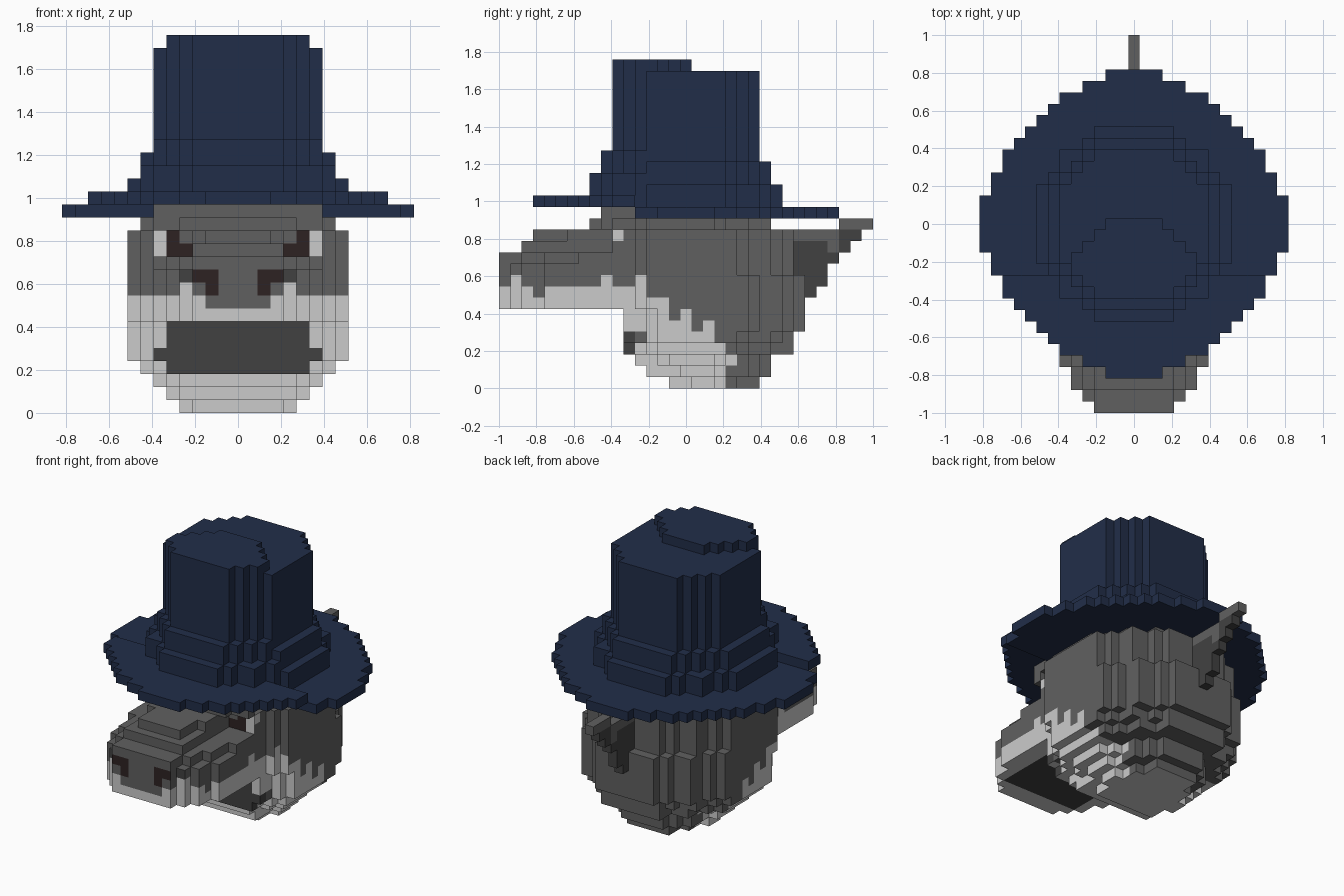
import bpy, bmesh
from mathutils import Vector

if "Cube" in bpy.data.objects:
    bpy.data.objects.remove(bpy.data.objects["Cube"])

V = 2 / 33                      # block size; blocks are centred on x = 0, y = 0

COLOURS = {
    "grey_skin": (0.118, 0.118, 0.118, 1),
    "pale_belly": (0.60, 0.60, 0.60, 1),
    "dark_mouth": (0.053, 0.053, 0.053, 1),
    "brown_black": (0.026, 0.016, 0.016, 1),
    "navy_felt": (0.0155, 0.027, 0.066, 1),
}
MATS = {}
for cname, col in COLOURS.items():
    MATS[cname] = bpy.data.materials.new(cname)
    MATS[cname].diffuse_color = col
ORDER = list(COLOURS)


def row(y, z, half):
    """One row of blocks across x, mirrored about the centre."""
    return {(x, y, z) for x in range(-half, half + 1)}


def disc(z, r2):
    r = int(r2 ** 0.5)
    return {(x, y, z) for x in range(-r, r + 1) for y in range(-r, r + 1)
            if x * x + y * y <= r2}


# hat brim: rounded disc, front part lifted by one block
BRIM = [13, 13, 13, 12, 12, 11, 11, 10, 9, 8, 7, 6, 4, 2]
brim = set()
for y in range(-13, 14):
    brim |= row(y, 16 if y <= -5 else 15, BRIM[abs(y)])

# hat crown: stacked discs, front lifted like the brim
crown = set()
for z0, z1, r2 in ((16, 17, 73), (18, 19, 58), (20, 27, 45)):
    for z in range(z0, z1 + 1):
        crown |= disc(z, r2)
    if r2 > 45:
        crown |= {c for c in disc(z1 + 1, r2) if c[1] <= -4}
for y, half in zip(range(-6, 1), (3, 4, 5, 5, 4, 3, 2)):
    crown |= row(y, 28, half)

# head: layers of (half width, front row, back row) with rounded corners
LAYERS = [(4, -1, 6), (5, -3, 7), (6, -4, 7), (7, -5, 9), (8, -5, 9),
          (8, -5, 10), (8, -5, 10)] + [(8, -6, 10)] * 3 + [(8, -6, 9)] * 4 + [(7, -6, 7)]
BACK, FRONT = (5, 4, 2, 2, 1), (2, 2, 1)
head = set()
for z, (w, f, b) in enumerate(LAYERS):
    for y in range(f, b + 1):
        cut_b = BACK[b - y] if b - y < 5 else 0
        cut_f = FRONT[y - f] if y - f < 3 else 0
        head |= row(y, z, w - round(max(cut_b, cut_f) * w / 8))

# brow above the eyes
brow = row(-8, 14, 4) | row(-7, 14, 6)
for y in (-7, -6, -5):
    brow |= row(y, 15, 6)

# snout: tapered wedge with a stepped ridge
snout = set()
for y in range(-16, -5):
    half = {-16: 3, -15: 4, -14: 5, -13: 5}.get(y, 6)
    for z in range(7, 12):
        snout |= row(y, z, half - (1 if z == 11 and -15 <= y < -9 else 0))
    if y >= -14:
        snout |= row(y, 12, 3)
    if y >= -13:
        snout |= row(y, 13, 2 if y < -10 else 3)

# back fin: one block thick
FIN_END = {8: 11, 9: 12, 10: 12, 11: 13, 12: 14, 13: 15, 14: 16}
fin = set()
for z, end in FIN_END.items():
    for y in range(14 if z == 14 else 9, end + 1):
        fin.add((0, y, z))

# colour rules -------------------------------------------------------------
BELLY = [3, 3, 4, 3, 2, 0, -2, -2, -4]      # last pale row for each layer


def head_colour(x, y, z, n):
    ax, front = abs(x), n[1] < 0
    if z in (12, 13) and y == -6:           # eyes
        if front and ax == 6 or (ax == 6 and z == 13 and n[0]):
            return "pale_belly"
        if front and (ax == 5 or (ax == 4 and z == 12)):
            return "brown_black"
    if 3 <= z <= 6 and y == -5:             # open mouth wall
        if front and ax <= (4 if z == 3 else 5) or (z < 5 and n[2] >= 0):
            return "dark_mouth"
    if z == 4 and y == -4:
        return "grey_skin"
    if z <= 8:
        if (front and y < 0) or y <= BELLY[z] or (z == 0 and n[2] < 0):
            return "pale_belly"
    if (y, z) in ((0, 6), (2, 5), (-4, 9)) and n[0]:
        return "pale_belly"
    return "grey_skin"


def snout_colour(x, y, z, n):
    ax, front = abs(x), n[1] < 0
    if n[2] < 0 and z == 7:                 # palate
        return "dark_mouth" if ax <= 4 and y >= -14 else "pale_belly"
    if front and y == -16 and ((z == 10 and ax in (2, 3)) or (z == 9 and ax == 2)):
        return "brown_black"                # nostrils
    if front and z == 10 and ax == 4:
        return "dark_mouth"
    if z == 7 or (z == 8 and ax > 2 and not (y == -13 and n[0])):
        return "pale_belly"
    if z == 9 and (y in (-15, -7)) and (n[0] or ax == 4):
        return "pale_belly"
    return "grey_skin"


def fin_colour(x, y, z, n):
    if z == 14 or (z == 13 and y <= 13) or (y, z) == (13, 12):
        return "grey_skin"
    return "dark_mouth"


def navy(*_):
    return "navy_felt"


def grey(*_):
    return "grey_skin"


PARTS = [("hat_brim", brim, navy), ("hat_crown", crown, navy),
         ("head", head, head_colour), ("brow", brow, grey),
         ("snout", snout, snout_colour), ("back_fin", fin, fin_colour)]
SOLID = set().union(*(p[1] for p in PARTS))
NORMALS = [(1, 0, 0), (-1, 0, 0), (0, 1, 0), (0, -1, 0), (0, 0, 1), (0, 0, -1)]


def build(name, cells, colour):
    """Skin the blocks: only faces open to the air are made."""
    bm = bmesh.new()
    verts = {}

    def vert(p):
        key = tuple(round(c * 2) for c in p)
        if key not in verts:
            verts[key] = bm.verts.new(Vector(p) * V)
        return verts[key]

    for c in sorted(cells):
        for n in NORMALS:
            if tuple(a + b for a, b in zip(c, n)) in SOLID:
                continue
            nv = Vector(n)
            u = Vector((n[1], n[2], n[0]))
            w = nv.cross(u)
            mid = Vector(c) + Vector((0, 0, 0.5)) + nv / 2
            quad = [mid + (u * i + w * j) / 2 for i, j in ((-1, -1), (1, -1), (1, 1), (-1, 1))]
            face = bm.faces.new([vert(p) for p in quad])
            face.material_index = ORDER.index(colour(*c, n))
    mesh = bpy.data.meshes.new(name)
    bm.to_mesh(mesh)
    bm.free()
    for cname in ORDER:
        mesh.materials.append(MATS[cname])
    bpy.context.collection.objects.link(bpy.data.objects.new(name, mesh))


used = set()
for name, cells, colour in PARTS:
    build(name, cells - used, colour)
    used |= cells

for m in bpy.data.materials:
    if m.users and not m.is_grease_pencil:
        m.use_nodes = True
        m.node_tree.nodes["Principled BSDF"].inputs["Base Color"].default_value = m.diffuse_color
